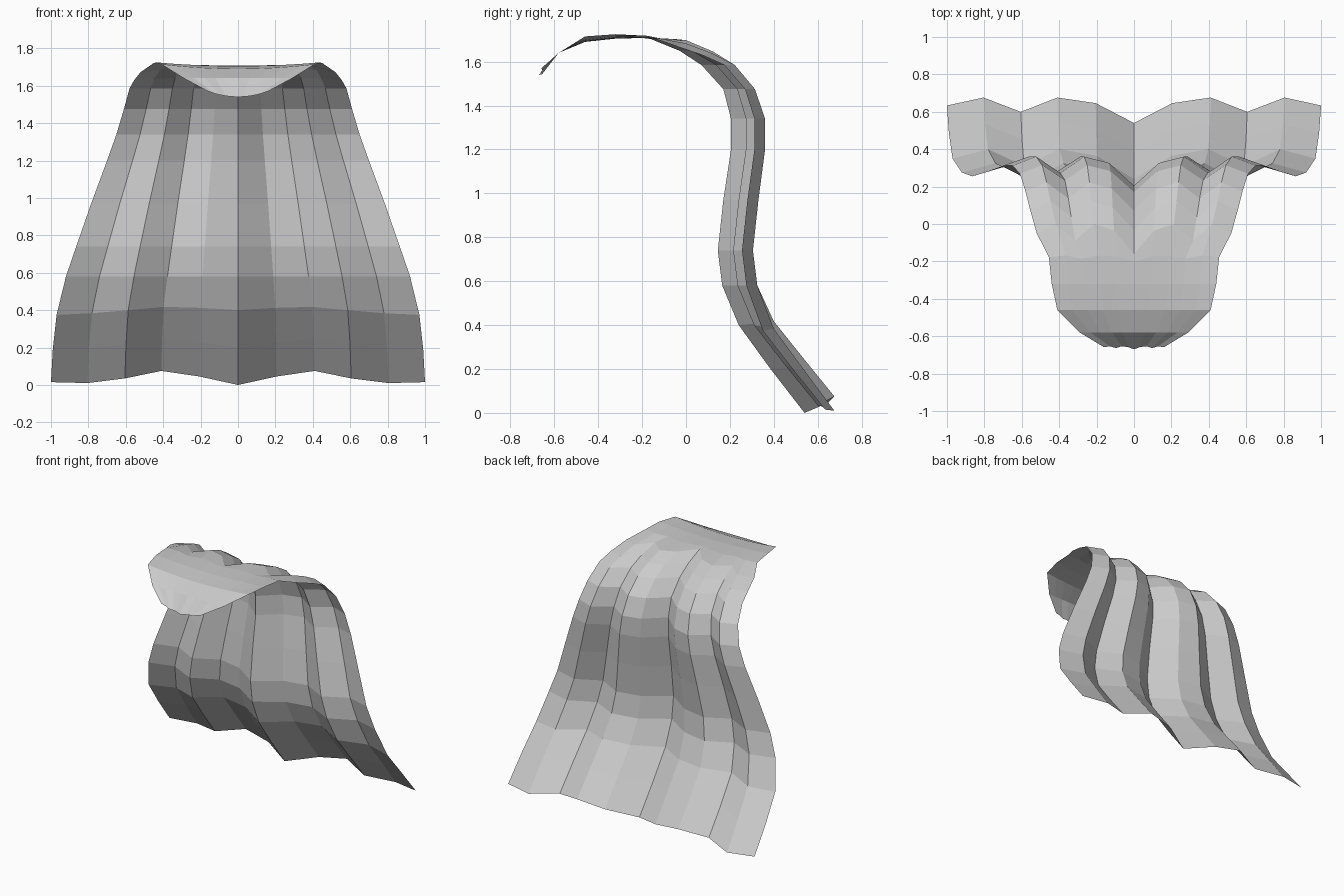
import bpy, bmesh

# Fold shape across half the cape: width fraction, backward push, hem lift
FRAC = (0, 0.205, 0.41, 0.605, 0.805, 1.0)
FOLD = (0, 0.125, 0.16, 0.07, 0.16, 0.11)
LIFT = (0, 0.045, 0.075, 0.035, 0.01, 0.015)

# Rows from collar flap to hem:
# centre y, centre z, half width, fold strength, hem lift strength, edge rise
ROWS = [
    (-0.67, 1.54, 0.16, 0.1, 0, 0.03),
    (-0.58, 1.64, 0.29, 0, 0, 0.0),
    (-0.46, 1.69, 0.41, 0, 0, 0.025),
    (-0.32, 1.705, 0.44, 0, 0, 0.02),
    (-0.20, 1.708, 0.455, 0.2, 0, 0.01),
    (-0.16, 1.703, 0.52, 1.0, 0, -0.03),
    (-0.03, 1.65, 0.555, 0.95, 0, -0.02),
    (0.07, 1.585, 0.58, 0.95, 0, 0),
    (0.17, 1.475, 0.61, 0.9, 0, 0),
    (0.205, 1.34, 0.65, 0.97, 0, 0),
    (0.205, 1.20, 0.70, 0.97, 0, 0),
    (0.17, 0.97, 0.785, 1.0, 0, 0),
    (0.145, 0.74, 0.865, 1.0, 0, 0),
    (0.165, 0.58, 0.92, 1.0, 0, 0),
    (0.24, 0.40, 0.97, 1.0, 0.3, -0.03),
    (0.385, 0.20, 0.99, 0.95, 0.65, -0.015),
    (0.54, 0.0, 1.0, 0.85, 1.0, 0),
]

# Draped cape sheet, mirrored column by column
bm = bmesh.new()
grid = []
for y, z, w, fold, lift, rise in ROWS:
    row = []
    for c in range(-5, 6):
        i = abs(c)
        x = w * FRAC[i] * (1 if c >= 0 else -1)
        row.append(bm.verts.new((x, y + fold * FOLD[i],
                                 z + lift * LIFT[i] + rise * FRAC[i] ** 2)))
    grid.append(row)
for a, b in zip(grid, grid[1:]):
    for c in range(10):
        bm.faces.new((a[c], b[c], b[c + 1], a[c + 1]))
bmesh.ops.recalc_face_normals(bm, faces=bm.faces)
# Outer side faces up and back
bm.normal_update()
if sum(f.normal.z for f in bm.faces) < 0:
    bmesh.ops.reverse_faces(bm, faces=bm.faces)
mesh = bpy.data.meshes.new("cape")
bm.to_mesh(mesh)
bm.free()
bpy.context.collection.objects.link(bpy.data.objects.new("cape", mesh))
